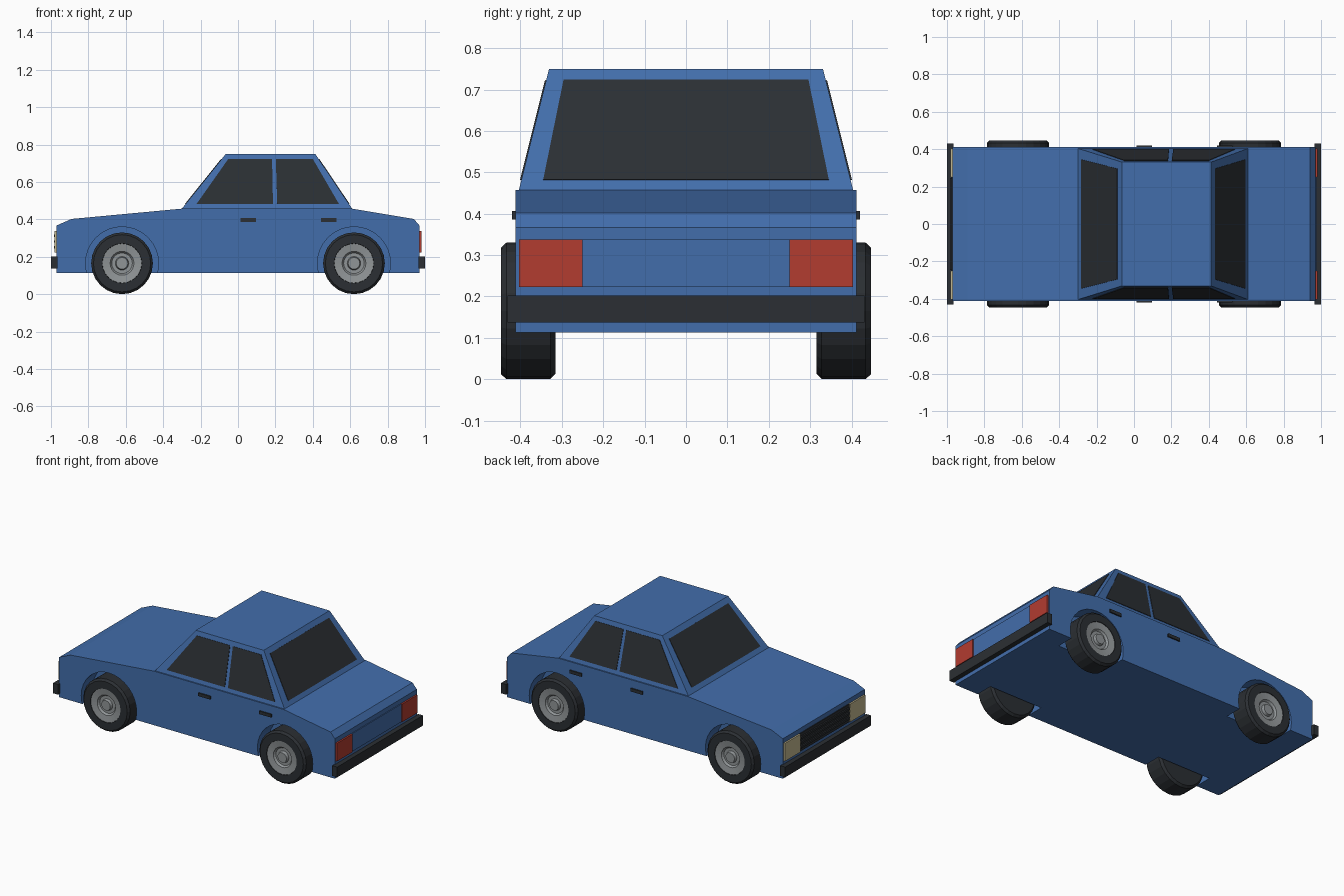
import bpy, bmesh, math
from mathutils import Vector

if "Cube" in bpy.data.objects:
    bpy.data.objects.remove(bpy.data.objects["Cube"])


def material(name, rgb):
    m = bpy.data.materials.new(name)
    m.diffuse_color = (*rgb, 1)
    m.use_nodes = True
    m.node_tree.nodes["Principled BSDF"].inputs["Base Color"].default_value = m.diffuse_color
    return m


BLUE = material("blue_paint", (0.055, 0.155, 0.41))
DARK = material("dark_trim", (0.024, 0.028, 0.033))
RED = material("red_lens", (0.45, 0.045, 0.03))
CREAM = material("cream_lens", (0.55, 0.48, 0.28))
GREY = material("rim_grey", (0.28, 0.30, 0.31))


def finish(name, bm, mat):
    bmesh.ops.recalc_face_normals(bm, faces=bm.faces[:])
    mesh = bpy.data.meshes.new(name)
    bm.to_mesh(mesh)
    bm.free()
    if mat:
        mesh.materials.append(mat)
    ob = bpy.data.objects.new(name, mesh)
    bpy.context.collection.objects.link(ob)
    return ob


def prism(name, points, offset, mat):
    """Closed solid: a polygon swept along an offset vector."""
    bm = bmesh.new()
    face = bm.faces.new([bm.verts.new(p) for p in points])
    new = bmesh.ops.extrude_face_region(bm, geom=[face], use_keep_orig=True)["geom"]
    bmesh.ops.translate(bm, vec=offset,
                        verts=[v for v in new if isinstance(v, bmesh.types.BMVert)])
    return finish(name, bm, mat)


def box(name, x, y, z, mat):
    pts = [(x[0], y[0], z[0]), (x[0], y[1], z[0]), (x[0], y[1], z[1]), (x[0], y[0], z[1])]
    return prism(name, pts, Vector((x[1] - x[0], 0, 0)), mat)


def lathe(name, profile, x, z, side, mat, sides=24):
    """Spin (radius, distance from centre line) about the axle."""
    bm = bmesh.new()
    vs = [bm.verts.new((x + r, side * y, z)) for r, y in profile]
    edges = [bm.edges.new(p) for p in zip(vs, vs[1:])]
    bmesh.ops.spin(bm, geom=vs + edges, cent=(x, 0, z), axis=(0, 1, 0),
                   angle=math.tau, steps=sides)
    bmesh.ops.remove_doubles(bm, verts=bm.verts[:], dist=1e-4)
    return finish(name, bm, mat)


AXLES = {"front": -0.62, "rear": 0.62}
SIDES = {"left": -1, "right": 1}
R = 0.165

# Lower body: side profile swept across the width
profile = [(-0.97, 0.113), (-0.97, 0.367), (-0.89, 0.402), (-0.30, 0.457),
           (0.61, 0.457), (0.94, 0.402), (0.97, 0.367), (0.97, 0.113)]
body = prism("body", [(x, -0.412, z) for x, z in profile], Vector((0, 0.824, 0)), BLUE)

# Wheel arches cut out of the body
for x in AXLES.values():
    for s in SIDES.values():
        cutter = lathe("arch_cutter", [(0, 0.30), (0.195, 0.30), (0.195, 0.5), (0, 0.5)],
                       x, R, s, BLUE, 32)
        mod = body.modifiers.new("arch", "BOOLEAN")
        mod.operation, mod.solver, mod.object = "DIFFERENCE", "EXACT", cutter
        bpy.context.view_layer.objects.active = body
        bpy.ops.object.modifier_apply(modifier=mod.name)
        bpy.data.objects.remove(cutter)

# Wheels
TYRE = [(0, 0.315), (0.152, 0.315), (0.165, 0.328), (0.165, 0.434), (0.153, 0.447),
        (0.106, 0.447), (0.104, 0.42), (0, 0.42)]
RIM = [(0, 0.415), (0.105, 0.415), (0.105, 0.444), (0.064, 0.438), (0.055, 0.426),
       (0.036, 0.426), (0.031, 0.443), (0, 0.443)]
for end, x in AXLES.items():
    for side, s in SIDES.items():
        lathe(f"{end}_{side}_tyre", TYRE, x, R, s, DARK)
        lathe(f"{end}_{side}_rim", RIM, x, R, s, GREY)

# Cabin: a tapered block
Z0, Z1 = 0.457, 0.75


def cabin_at(z):
    """Front x, rear x and half width of the cabin at a height."""
    t = (z - Z0) / (Z1 - Z0)
    return -0.30 + 0.235 * t, 0.61 - 0.197 * t, 0.404 - 0.073 * t


bm = bmesh.new()
rings = []
for z in (Z0, Z1):
    f, r, w = cabin_at(z)
    rings.append([bm.verts.new(p) for p in ((f, -w, z), (r, -w, z), (r, w, z), (f, w, z))])
for ring in rings:
    bm.faces.new(ring)
for i in range(4):
    j = (i + 1) % 4
    bm.faces.new((rings[0][i], rings[0][j], rings[1][j], rings[1][i]))
finish("cabin", bm, BLUE)


def pane(name, pts):
    """Thin glass lying on a sloping cabin side."""
    pts = [Vector(p) for p in pts]
    n = (pts[1] - pts[0]).cross(pts[2] - pts[0]).normalized()
    if n.dot(pts[0] - Vector((0.15, 0, 0.55))) < 0:
        n = -n
    prism(name, [p - n * 0.004 for p in pts], n * 0.007, DARK)


# Windows
ZB, ZT = 0.481, 0.722
(fb, rb, wb), (ft, rt, wt) = cabin_at(ZB), cabin_at(ZT)
for name, xb, xt in (("windscreen", fb, ft), ("rear_window", rb, rt)):
    pane(name, [(xb, -0.345, ZB), (xb, 0.345, ZB), (xt, 0.296, ZT), (xt, -0.296, ZT)])
for side, s in SIDES.items():
    for name, b0, b1, t1, t0 in (("front", -0.222, 0.187, 0.182, -0.052),
                                 ("rear", 0.21, 0.54, 0.40, 0.202)):
        pane(f"{side}_{name}_side_window", [(b0, s * wb, ZB), (b1, s * wb, ZB),
                                            (t1, s * wt, ZT), (t0, s * wt, ZT)])
    # Door handles
    for name, x in (("front", 0.013), ("rear", 0.443)):
        box(f"{side}_{name}_door_handle", (x, x + 0.084),
            sorted((s * 0.40, s * 0.42)), (0.386, 0.406), DARK)
    # Lamps
    lamp_y, lamp_z = sorted((s * 0.25, s * 0.403)), (0.223, 0.337)
    box(f"{side}_tail_lamp", (0.96, 0.98), lamp_y, lamp_z, RED)
    box(f"{side}_headlamp", (-0.98, -0.96), lamp_y, lamp_z, CREAM)

# Rear panel, grille and its bars
box("rear_panel", (0.96, 0.975), (-0.25, 0.25), (0.223, 0.337), BLUE)
box("grille", (-0.975, -0.96), (-0.25, 0.25), (0.223, 0.337), DARK)
for i in range(3):
    z = 0.245 + i * 0.03
    box(f"grille_bar_{i + 1}", (-0.984, -0.97), (-0.245, 0.245), (z, z + 0.013), DARK)

# Bumpers
box("front_bumper", (-1.0, -0.965), (-0.431, 0.431), (0.137, 0.202), DARK)
box("rear_bumper", (0.965, 1.0), (-0.431, 0.431), (0.137, 0.202), DARK)
